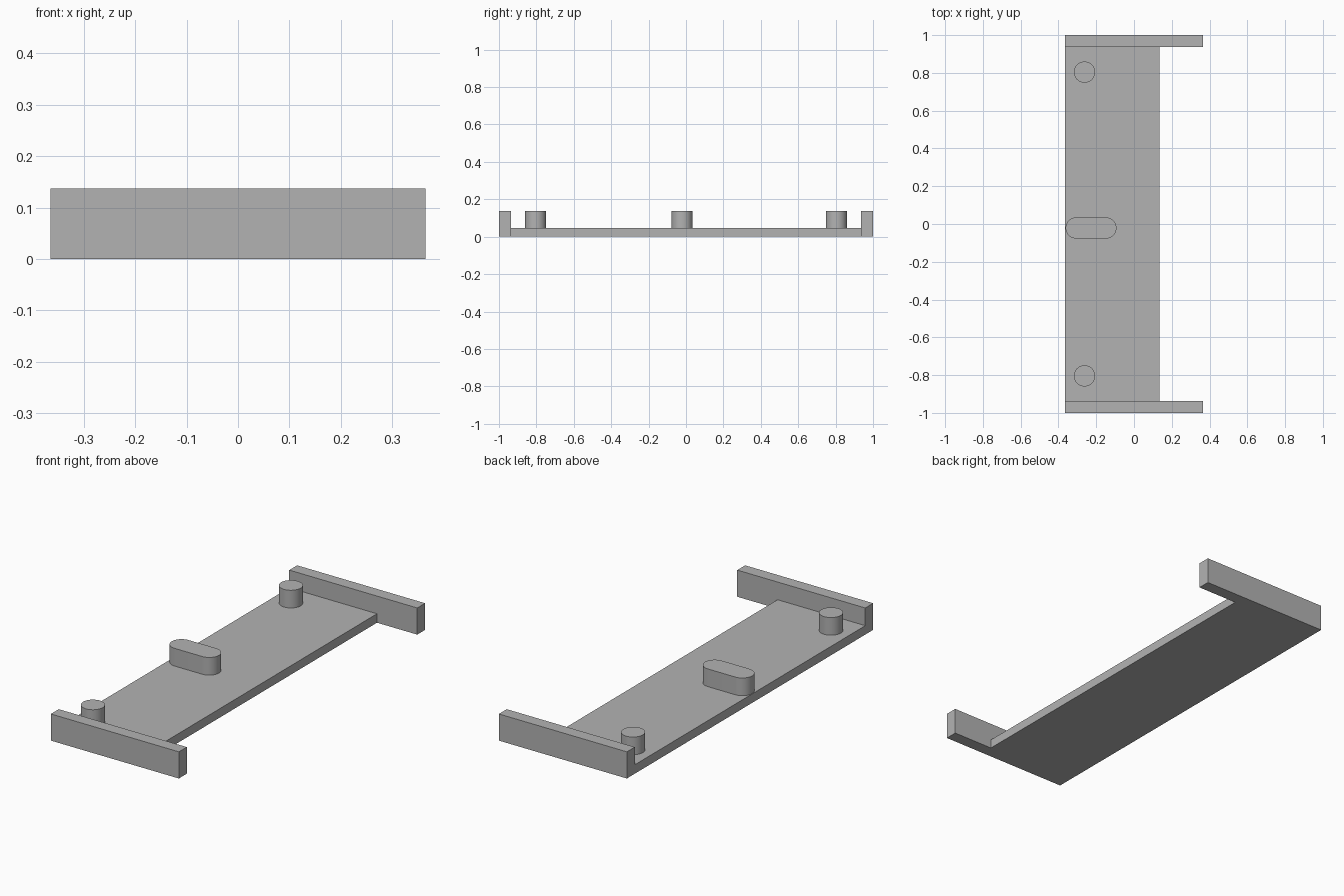
import bpy
import bmesh
from math import pi, cos, sin, radians

cube = bpy.data.objects.get("Cube")
if cube:
    bpy.data.objects.remove(cube)

# Single flat grey
GREY = (0.45, 0.45, 0.45, 1.0)
grey = bpy.data.materials.new("plain grey")
grey.use_nodes = True
grey.diffuse_color = GREY
grey.node_tree.nodes["Principled BSDF"].inputs["Base Color"].default_value = GREY

LEFT_EDGE, RIGHT_EDGE = -0.364, 0.364   # full span in x
PLATE_EDGE = 0.135
PLATE_TOP, HEIGHT = 0.046, 0.137
RAIL_INNER = 0.936
PEG_RADIUS = 0.056
PEG_X, PEG_Y = -0.262, 0.804


def prism(name, outline, z0, z1, smooth=False):
    """Extrude a counter-clockwise outline from z0 up to z1."""
    bm = bmesh.new()
    base = bm.faces.new([bm.verts.new((x, y, z0)) for x, y in outline])
    top = bmesh.ops.extrude_face_region(bm, geom=[base], use_keep_orig=True)
    verts = [v for v in top["geom"] if isinstance(v, bmesh.types.BMVert)]
    bmesh.ops.translate(bm, verts=verts, vec=(0, 0, z1 - z0))
    bmesh.ops.recalc_face_normals(bm, faces=bm.faces)
    mesh = bpy.data.meshes.new(name)
    bm.to_mesh(mesh)
    bm.free()
    mesh.materials.append(grey)
    obj = bpy.data.objects.new(name, mesh)
    bpy.context.collection.objects.link(obj)
    if smooth:
        bpy.ops.object.select_all(action="DESELECT")
        obj.select_set(True)
        bpy.context.view_layer.objects.active = obj
        bpy.ops.object.shade_smooth_by_angle(angle=radians(30))
    return obj


def rectangle(x0, x1, y0, y1):
    return [(x0, y0), (x1, y0), (x1, y1), (x0, y1)]


def rounded_slot(x0, x1, y, r, steps=24):
    """Outline with half-round ends centred on x0 and x1."""
    ends = ((x1, -pi / 2), (x0, pi / 2))
    return [(cx + r * cos(a + pi * i / steps), y + r * sin(a + pi * i / steps))
            for cx, a in ends for i in range(steps + 1)]


def circle(x, y, r, steps=48):
    return [(x + r * cos(2 * pi * i / steps), y + r * sin(2 * pi * i / steps))
            for i in range(steps)]


# Base plate
prism("base_plate", rectangle(LEFT_EDGE, PLATE_EDGE, -RAIL_INNER, RAIL_INNER), 0, PLATE_TOP)

# End rails and round pegs, one pair at each end
for end, side in (("front", -1), ("back", 1)):
    y0, y1 = sorted((side * RAIL_INNER, side))
    prism(end + "_rail", rectangle(LEFT_EDGE, RIGHT_EDGE, y0, y1), 0, HEIGHT)
    prism(end + "_peg", circle(PEG_X, side * PEG_Y, PEG_RADIUS), PLATE_TOP, HEIGHT, True)

# Long rounded peg in the middle
prism("middle_peg", rounded_slot(-0.306, -0.149, -0.021, PEG_RADIUS), PLATE_TOP, HEIGHT, True)
